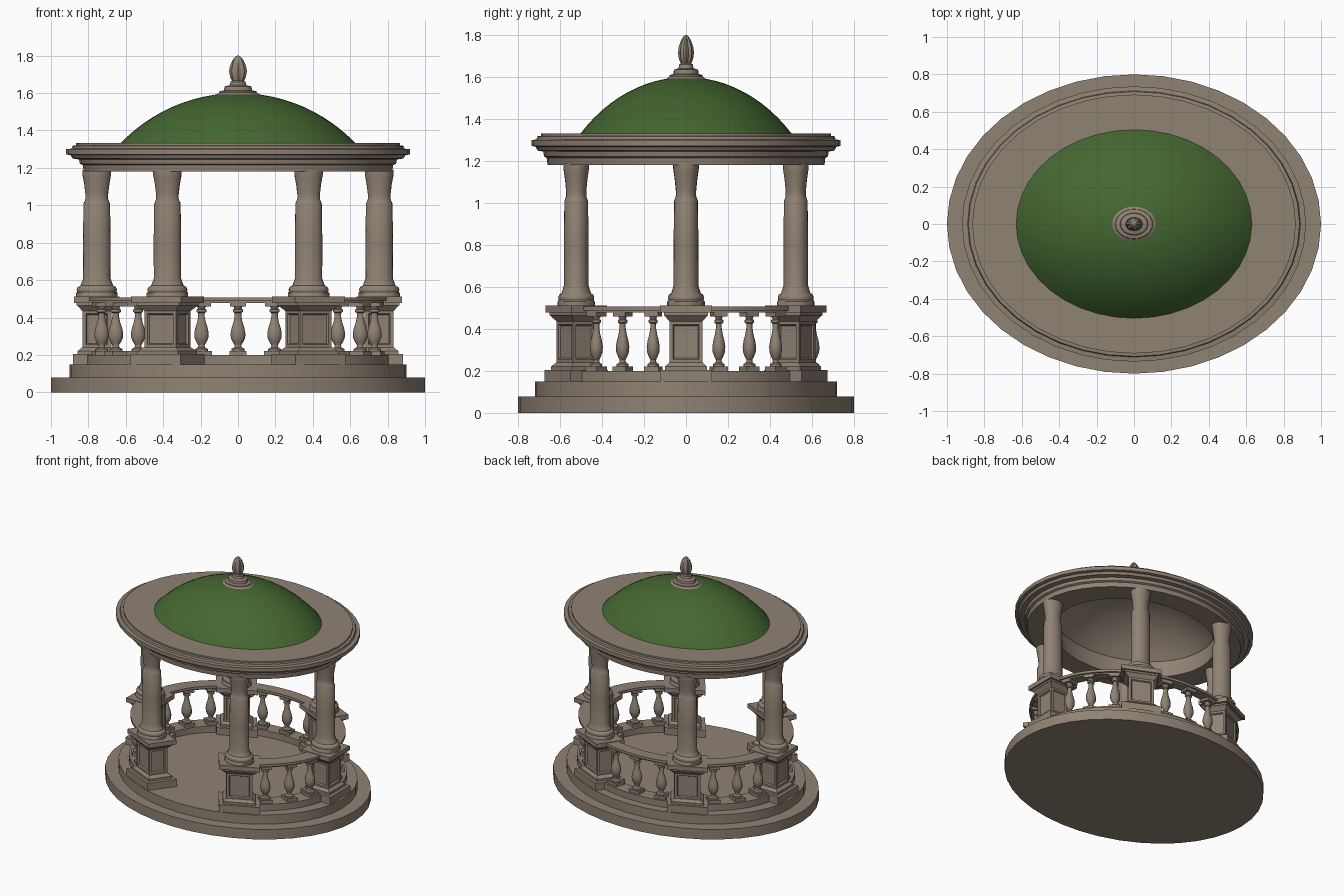
import bpy, bmesh
from math import sin, cos, pi, radians, asin, sqrt
from mathutils import Matrix

old = bpy.data.objects.get("Cube")
if old:
    bpy.data.objects.remove(old, do_unlink=True)


def material(name, rgb):
    m = bpy.data.materials.new(name)
    m.use_nodes = True
    m.diffuse_color = (*rgb, 1)
    m.node_tree.nodes["Principled BSDF"].inputs["Base Color"].default_value = (*rgb, 1)
    return m


STONE = material("warm_stone", (0.28, 0.225, 0.175))
GREEN = material("roof_green", (0.058, 0.135, 0.03))

OVAL = Matrix.Diagonal((1, 0.8, 1, 1))   # the whole pavilion is an ellipse
POST_R = 0.755


def finish(bm, name, place=Matrix(), mats=(STONE,), rule=None, angle=32):
    """Clean up, squash to the oval plan and link as an object."""
    bmesh.ops.remove_doubles(bm, verts=bm.verts, dist=0.0002)
    bmesh.ops.recalc_face_normals(bm, faces=bm.faces)
    if rule:
        for f in bm.faces:
            f.material_index = rule(f)
    bm.transform(OVAL @ place)
    me = bpy.data.meshes.new(name)
    bm.to_mesh(me)
    bm.free()
    for m in mats:
        me.materials.append(m)
    me.shade_smooth()
    me.set_sharp_from_angle(angle=radians(angle))
    ob = bpy.data.objects.new(name, me)
    bpy.context.collection.objects.link(ob)
    return ob


def sweep(bm, profile, n=24, start=0, end=360, closed=False, lobe=None):
    """Turn an (r, z) profile about z, through a full circle or an arc."""
    full = end - start >= 360
    rings = []
    for i in range(n if full else n + 1):
        a = radians(start + (end - start) * i / n)
        k = lobe(a) if lobe else 1
        rings.append([bm.verts.new((r * k * cos(a), r * k * sin(a), z)) for r, z in profile])
    m = len(profile)
    for i in range(n):
        a, b = rings[i], rings[(i + 1) % len(rings)]
        for j in range(m if closed else m - 1):
            k = (j + 1) % m
            bm.faces.new((a[j], b[j], b[k], a[k]))
    if not full:
        bm.faces.new(rings[0])
        bm.faces.new(rings[-1])
    return bm


def block(bm, z0, z1, bottom, top=None):
    """Box with its own (x, y) size at the bottom and at the top."""
    top = top or bottom
    verts = bmesh.ops.create_cube(bm, size=1)["verts"]
    for v in verts:
        w, d = bottom if v.co.z < 0 else top
        v.co = (v.co.x * w, v.co.y * d, z0 if v.co.z < 0 else z1)
    return list({f for v in verts for f in v.link_faces})


def rect(r0, r1, z0, z1):
    return [(r0, z0), (r1, z0), (r1, z1), (r0, z1)]


def at(angle):
    return Matrix.Rotation(radians(angle), 4, "Z") @ Matrix.Translation((POST_R, 0, 0))


# Stepped base
finish(sweep(bmesh.new(), [(0, 0), (1, 0), (1, 0.078), (0, 0.078)], 40), "lower_step")
finish(sweep(bmesh.new(), [(0, 0.07), (0.9, 0.07), (0.9, 0.15), (0, 0.15)], 40), "upper_step")

# Six pedestals and columns
column_profile = [
    (0, 0.505), (0.112, 0.505), (0.112, 0.53), (0.105, 0.537), (0.108, 0.55), (0.102, 0.563),
    (0.088, 0.57), (0.08, 0.59), (0.073, 0.61), (0.074, 0.8), (0.071, 1.01),
    (0.066, 1.02), (0.06, 1.035), (0.061, 1.06), (0.067, 1.11), (0.074, 1.15),
    (0.077, 1.165), (0.077, 1.19), (0, 1.19)]

for i in range(6):
    place = at(i * 60)
    bm = bmesh.new()
    block(bm, 0.145, 0.205, (0.255, 0.31))
    block(bm, 0.205, 0.222, (0.205, 0.25))
    block(bm, 0.222, 0.24, (0.2, 0.245), (0.16, 0.2))
    sides = [f for f in block(bm, 0.235, 0.44, (0.155, 0.196)) if abs(f.normal.z) < 0.5]
    # sunken panel on each side
    bmesh.ops.inset_individual(bm, faces=sides, thickness=0.028)
    bmesh.ops.inset_individual(bm, faces=sides, thickness=0.008, depth=-0.012)
    block(bm, 0.435, 0.465, (0.155, 0.196), (0.21, 0.26))
    block(bm, 0.465, 0.478, (0.215, 0.265))
    block(bm, 0.478, 0.512, (0.245, 0.31))
    finish(bm, f"pedestal_{i + 1}", place)
    finish(sweep(bmesh.new(), column_profile, 20), f"column_{i + 1}", place, angle=40)

# Balustrade in every bay except the front entrance
baluster_profile = [
    (0, 0.218), (0.036, 0.22), (0.036, 0.232), (0.02, 0.24), (0.017, 0.252), (0.026, 0.265),
    (0.038, 0.29), (0.04, 0.315), (0.034, 0.345), (0.024, 0.375), (0.018, 0.405),
    (0.018, 0.425), (0.028, 0.43), (0.028, 0.442), (0.019, 0.447), (0.026, 0.462), (0, 0.462)]

for bay in range(5):
    first = -60 + bay * 60
    last = first + 60
    finish(sweep(bmesh.new(), rect(0.69, 0.82, 0.145, 0.2), 8, first + 8, last - 8, True),
           f"curb_{bay + 1}")
    rail = rect(0.7, 0.81, 0.488, 0.508) + []
    bm = sweep(bmesh.new(), rail, 8, first + 8, last - 8, True)
    sweep(bm, rect(0.715, 0.795, 0.478, 0.488), 8, first + 8, last - 8, True)
    finish(bm, f"handrail_{bay + 1}")
    for j in (1, 2, 3):
        bm = sweep(bmesh.new(), baluster_profile, 12)
        block(bm, 0.195, 0.222, (0.09, 0.09))
        block(bm, 0.46, 0.48, (0.085, 0.085))
        finish(bm, f"baluster_{bay + 1}_{j}", at(first + 15 * j), angle=40)

# Moulded ring carried by the columns
entablature = [
    (0.63, 1.18), (0.825, 1.18), (0.83, 1.215), (0.845, 1.222), (0.85, 1.245),
    (0.885, 1.25), (0.895, 1.268), (0.92, 1.272), (0.92, 1.3), (0.89, 1.303),
    (0.885, 1.318), (0.865, 1.32), (0.865, 1.332), (0.63, 1.332)]
finish(sweep(bmesh.new(), entablature, 40, closed=True), "entablature")

# Dome shell, green outside and stone inside
CENTRE, OUT, IN = 0.73, 0.87, 0.845
edge = asin(0.64 / OUT)


def arc(radius, steps=12):
    return [(radius * sin(edge * i / steps), CENTRE + radius * cos(edge * i / steps))
            for i in range(steps + 1)]


finish(sweep(bmesh.new(), arc(OUT) + arc(IN)[::-1], 40), "dome", mats=(GREEN, STONE),
       rule=lambda f: 1 if f.normal.z < 0 else 0)

# Finial: turned foot and a ribbed bud
foot = [(0, 1.57), (0.12, 1.575), (0.12, 1.59), (0.108, 1.597), (0.1, 1.602), (0.098, 1.61),
        (0.075, 1.615), (0.072, 1.635), (0.045, 1.642), (0.04, 1.66), (0.026, 1.668), (0, 1.668)]
finish(sweep(bmesh.new(), foot, 24), "finial_foot")
bud = [(0, 1.66), (0.03, 1.662), (0.042, 1.685), (0.048, 1.715), (0.043, 1.745),
       (0.03, 1.775), (0.014, 1.795), (0, 1.802)]
finish(sweep(bmesh.new(), bud, 32, lobe=lambda a: 0.9 + 0.1 * cos(8 * a)), "finial_bud", angle=50)
